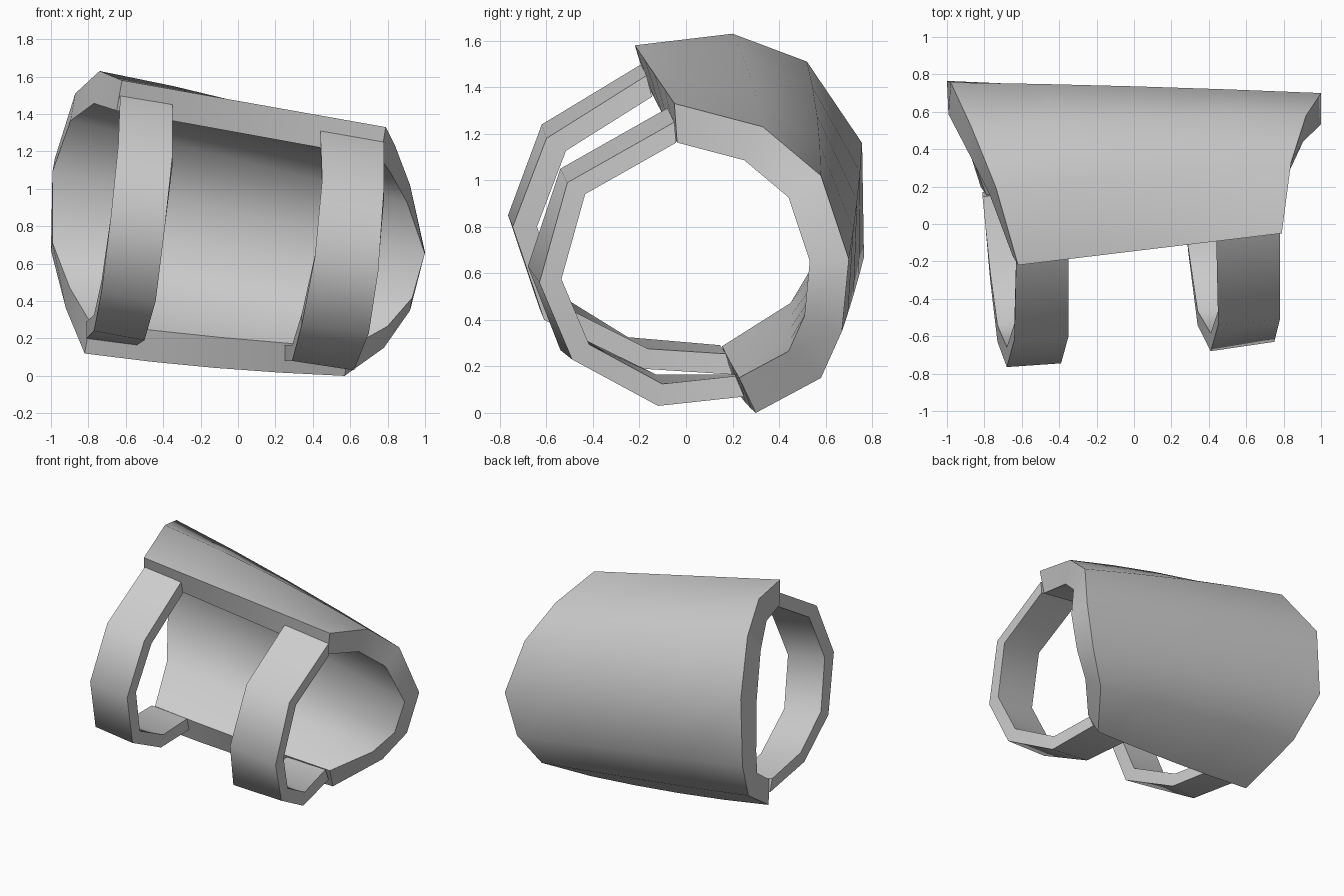
import bpy, bmesh, math
from mathutils import Vector

if "Cube" in bpy.data.objects:
    bpy.data.objects.remove(bpy.data.objects["Cube"])


def band(name, left, right, centre, factor, steps=1, bulge=None, tilt=0.0):
    """Solid curved band lofted between two edge profiles; the inside is each profile shrunk in y/z."""
    bulge = bulge or [0] * len(left)
    outer, inner = [], []
    for s in range(steps + 1):
        t = s / steps
        cz = centre[0] + (centre[1] - centre[0]) * t
        f = factor[0] + (factor[1] - factor[0]) * t
        ring_o, ring_i = [], []
        for a, b, swell in zip(left, right, bulge):
            x, y, z = Vector(a).lerp(Vector(b), t)
            k = 1 + swell * 4 * t * (1 - t)
            ring_o.append((x, y * k, cz + (z - cz) * k))
            ring_i.append((x - tilt * (z - cz), y * k * f, cz + (z - cz) * k * f))
        outer.append(ring_o)
        inner.append(ring_i)

    bm = bmesh.new()
    rows = outer + inner[::-1]
    n = len(rows)
    loops = [[bm.verts.new(row[i]) for row in rows] for i in range(len(left))]
    for a, b in zip(loops, loops[1:]):
        for k in range(n):
            m = (k + 1) % n
            bm.faces.new((a[k], a[m], b[m], b[k]))
    for end in (loops[0], loops[-1]):
        for k in range(steps):
            bm.faces.new((end[k], end[k + 1], end[n - 2 - k], end[n - 1 - k]))
    bmesh.ops.recalc_face_normals(bm, faces=bm.faces)
    mesh = bpy.data.meshes.new(name)
    bm.to_mesh(mesh)
    bm.free()
    obj = bpy.data.objects.new(name, mesh)
    bpy.context.collection.objects.link(obj)
    bpy.ops.object.select_all(action='DESELECT')
    obj.select_set(True)
    bpy.context.view_layer.objects.active = obj
    bpy.ops.object.shade_smooth_by_angle(angle=math.radians(50))
    return obj


# Tapered guard shell, open at the front, slightly barrelled along its length
band("guard_shell",
     [(-.62, -.22, 1.58), (-.74, .20, 1.63), (-.87, .52, 1.51), (-.98, .757, 1.16),
      (-1.0, .765, .67), (-.92, .58, .36), (-.82, .20, .12)],
     [(.79, -.05, 1.33), (.84, .33, 1.23), (.92, .58, 1.02), (1.0, .70, .66),
      (.92, .67, .35), (.78, .58, .15), (.57, .30, 0)],
     (.86, .63), (.775, .76), steps=4,
     bulge=[0, .035, .025, .01, .005, .01, .025], tilt=.04)

# Wide-end strap
band("wide_strap",
     [(-.63, -.19, 1.50), (-.64, -.62, 1.24), (-.68, -.765, .85), (-.73, -.63, .45),
      (-.77, -.29, .24), (-.81, .17, .20)],
     [(-.35, -.17, 1.45), (-.35, -.60, 1.18), (-.39, -.745, .80), (-.44, -.61, .40),
      (-.50, -.19, .19), (-.54, .20, .165)],
     (.85, .80), (.86, .86))

# Narrow-end strap
band("narrow_strap",
     [(.44, -.08, 1.31), (.45, -.54, 1.05), (.41, -.68, .63), (.34, -.54, .27),
      (.29, -.15, .08), (.25, .25, .08)],
     [(.78, -.05, 1.25), (.78, -.51, .99), (.75, -.63, .56), (.70, -.49, .23),
      (.62, -.12, .03), (.57, .25, .07)],
     (.69, .66), (.86, .85))
